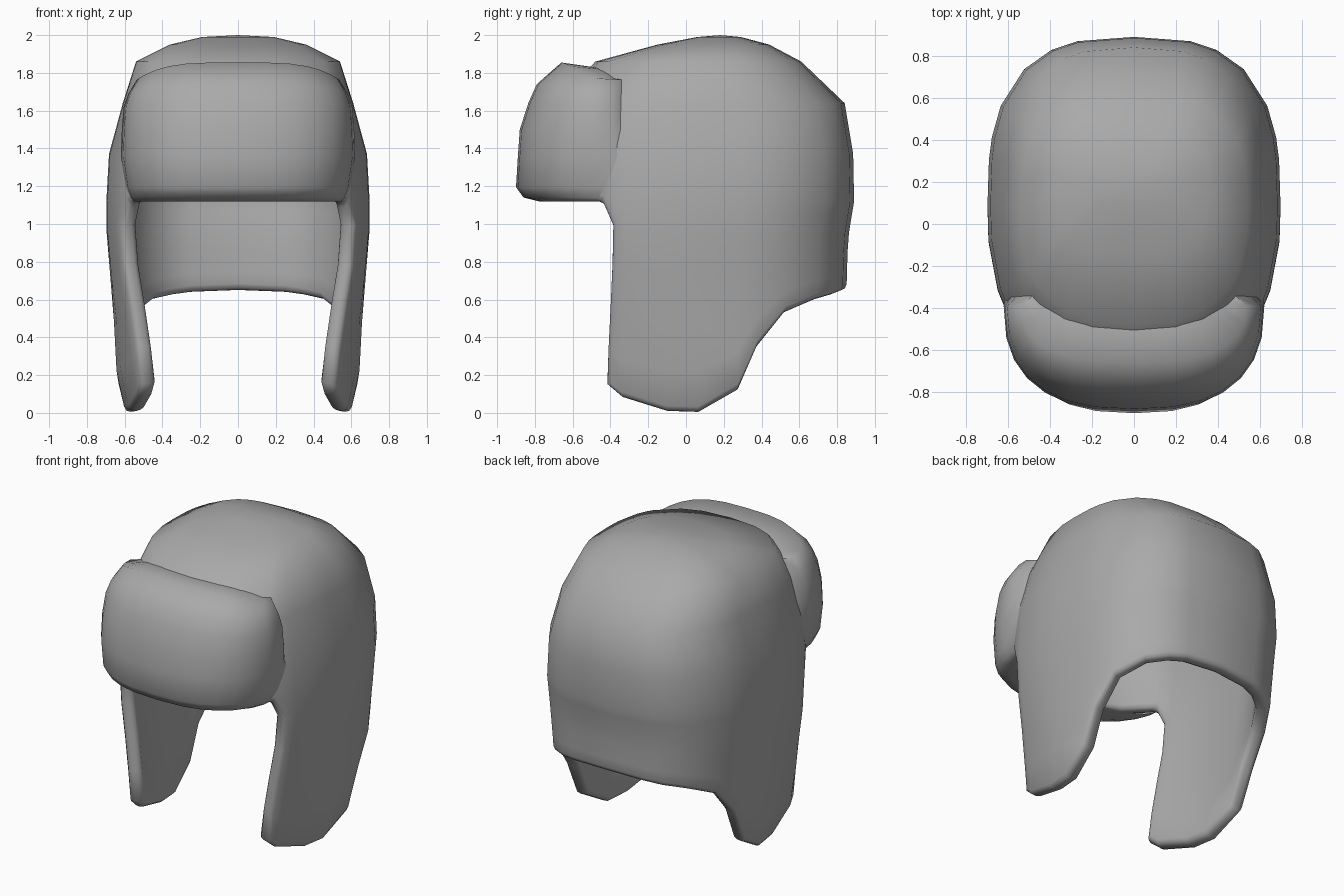
import bpy, bmesh, math
from mathutils import Vector

if "Cube" in bpy.data.objects:
    bpy.data.objects.remove(bpy.data.objects["Cube"])

N_FRONT, N_BACK = 2.5, 2.8  # superellipse exponents of the horizontal sections

# cap sections: z, half width, front y, back y
SECTIONS = [(0.0, .60, -.725, .84), (.15, .645, -.725, .84), (.35, .65, -.725, .84),
            (.66, .67, -.725, .85), (.92, .697, -.725, .857), (1.12, .697, -.725, .89),
            (1.37, .683, -.72, .885), (1.64, .61, -.68, .84), (1.86, .54, -.48, .61),
            (1.95, .36, -.15, .44), (1.99, .19, .06, .29)]


def section(z):
    for lo, hi in zip(SECTIONS, SECTIONS[1:]):
        if z <= hi[0]:
            t = (z - lo[0]) / (hi[0] - lo[0])
            return [a + (b - a) * t for a, b in zip(lo[1:], hi[1:])]
    return SECTIONS[-1][1:]


def power(v, n=N_FRONT):
    return math.copysign(abs(v) ** (2 / n), v)


def cap_point(phi, z):
    a, yf, yb = section(z)
    n = N_BACK if phi > 0 else N_FRONT
    return Vector((a * power(max(0, math.cos(phi)), n),
                   (yf + yb) / 2 + (yb - yf) / 2 * power(math.sin(phi), n), z))


def cap_x(y, z):
    a, yf, yb = section(z)
    s = abs((y - (yf + yb) / 2) / ((yb - yf) / 2))
    return a * (1 - min(1, s) ** N_FRONT) ** (1 / N_FRONT)


def angle_of(y):
    s = max(-1, min(1, (y - .0625) / .7875))
    n = N_BACK if s > 0 else N_FRONT
    return math.asin(math.copysign(abs(s) ** (n / 2), s))


def hem_point(phi, z):
    # the front edge of each ear flap curls inward towards its tip
    p = cap_point(phi, z)
    f = max(0, min(1, (.8 - z) / .6)) * max(0, (.1 - p.y) / .5)
    p.x -= .055 * f
    p.y -= .025 * f
    return p


fur = bpy.data.materials.new("grey_fabric")
fur.diffuse_color = (.4, .4, .4, 1)
fur.use_nodes = True
fur.node_tree.nodes["Principled BSDF"].inputs["Base Color"].default_value = fur.diffuse_color


def finish(name, bm, centre):
    bmesh.ops.recalc_face_normals(bm, faces=bm.faces)
    if sum(f.normal.dot(f.calc_center_median() - Vector(centre)) * f.calc_area()
           for f in bm.faces) < 0:
        bmesh.ops.reverse_faces(bm, faces=bm.faces)
    me = bpy.data.meshes.new(name)
    bm.to_mesh(me)
    bm.free()
    me.materials.append(fur)
    ob = bpy.data.objects.new(name, me)
    bpy.context.collection.objects.link(ob)
    bpy.ops.object.select_all(action='DESELECT')
    ob.select_set(True)
    bpy.context.view_layer.objects.active = ob
    bpy.ops.object.shade_smooth_by_angle(angle=math.radians(60))
    m = ob.modifiers.new("mirror", 'MIRROR')
    m.use_clip = True
    return ob


def skin(bm, rows):
    for r0, r1 in zip(rows, rows[1:]):
        for i in range(len(r0) - 1):
            bm.faces.new((r0[i], r0[i + 1], r1[i + 1], r1[i]))


# cap with ear flaps: half shell, mirrored and thickened
front = [-.725, -.70, -.63, -.46]
hem = [(-.40, .15), (-.32, .08), (-.09, .005), (.07, 0), (.28, .12), (.385, .35),
       (.53, .53), (.70, .60), (.79, .625), (.83, .64), (.85, .65)]
phis = [angle_of(y) for y in front + [h[0] for h in hem]]
bm = bmesh.new()
upper = [[bm.verts.new(cap_point(p, s[0])) for p in phis] for s in SECTIONS[5:]]
skin(bm, upper)
crown = bm.verts.new((0, .18, 2.0))
for a, b in zip(upper[-1], upper[-1][1:]):
    bm.faces.new((a, b, crown))
k = len(front)
lower = [upper[0][k:]]
for t in (.13, .35, .57, .8, 1):
    lower.append([bm.verts.new(hem_point(p, 1.12 + (h[1] - 1.12) * t))
                  for p, h in zip(phis[k:], hem)])
skin(bm, lower)
bm.faces.new((upper[0][k - 1], upper[0][k], lower[1][0]))
cap = finish("cap_with_ear_flaps", bm, (0, .1, 1))
s = cap.modifiers.new("thickness", 'SOLIDIFY')
s.thickness = .09
s.offset = -1
b = cap.modifiers.new("soft_rim", 'BEVEL')
b.width = .03
b.segments = 2
b.limit_method = 'ANGLE'
b.angle_limit = math.radians(60)

# turned-up front flap: z, half width, centre y, drop of z towards the ends
rows = [(1.12, .56, -.62, 0), (1.12, .56, -.78, 0), (1.14, .575, -.86, 0),
        (1.195, .595, -.90, 0), (1.36, .62, -.89, 0), (1.50, .615, -.88, 0),
        (1.64, .605, -.835, .02), (1.74, .58, -.79, .05), (1.855, .535, -.66, .09)]
bm = bmesh.new()
grid = []
for z, w, yc, drop in rows:
    row = []
    for i in range(8):
        p = math.pi / 2 * i / 7
        x = w * power(math.sin(p))
        y = -.39 + (yc + .39) * power(max(0, math.cos(p)))
        row.append(bm.verts.new((x, y, z - drop * (x / w) ** 4)))
    ze = row[-1].co.z
    row.append(bm.verts.new((cap_x(-.33, ze) - .02, -.33, ze)))
    grid.append(row)
# upper lip runs back into the cap
lip = []
for i in range(9):
    q = cap_point(math.radians(-90 + 55 * i / 8), 1.83 - .09 * (i / 8) ** 3)
    q.x *= .97
    q.y += .02
    lip.append(bm.verts.new(q))
skin(bm, grid + [lip])
finish("front_flap", bm, (0, -.4, 1.5))
